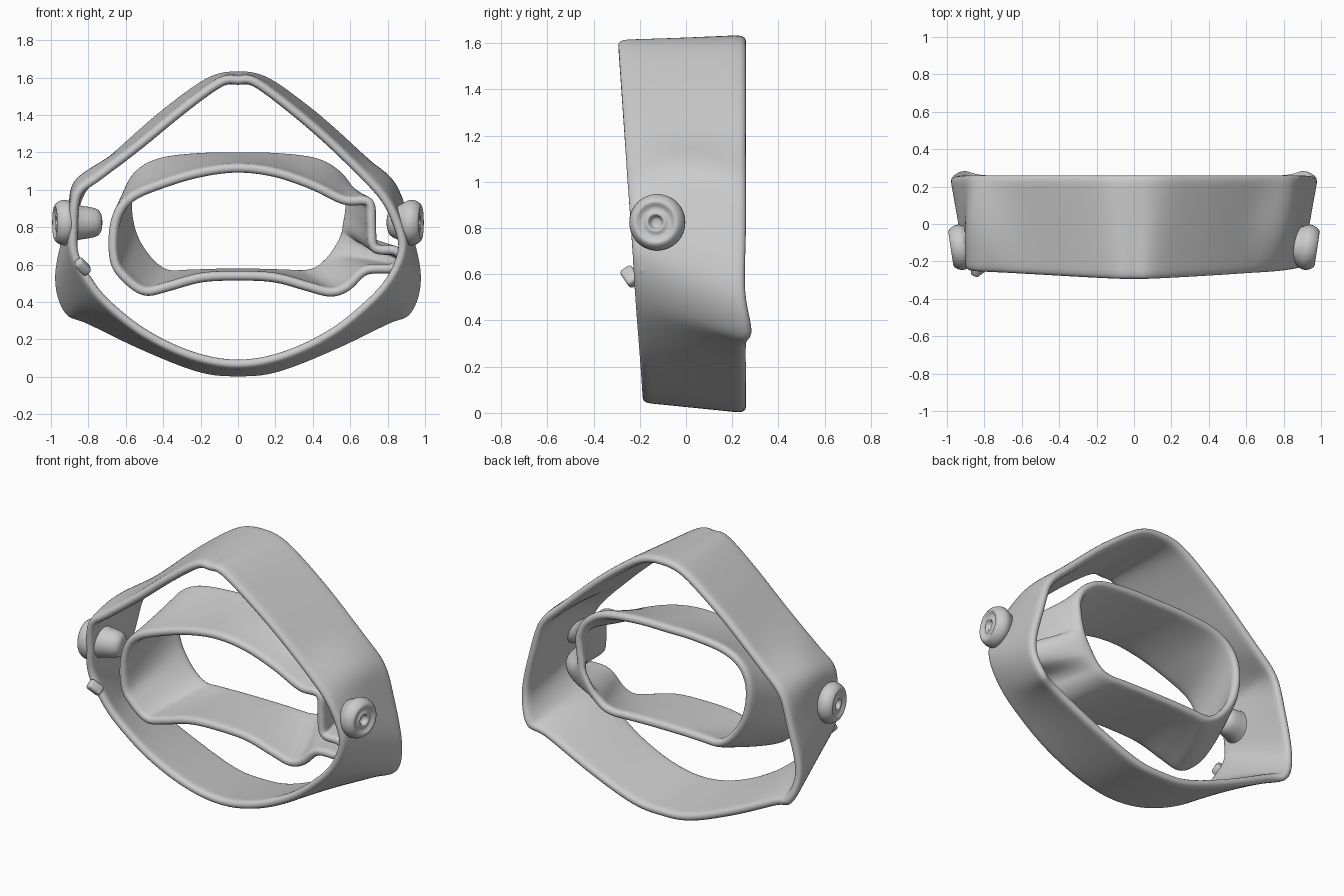
import bpy, bmesh, math
from mathutils import Vector, Matrix

if "Cube" in bpy.data.objects:
    bpy.data.objects.remove(bpy.data.objects["Cube"])


def spline(pts, n=5):
    """Closed smooth loop through the given points."""
    out, k = [], len(pts)
    for i in range(k):
        a, b, c, d = (Vector(pts[(i + j) % k]) for j in (-1, 0, 1, 2))
        for s in range(n):
            t = s / n
            out.append(0.5 * (2 * b + (c - a) * t + (2 * a - 5 * b + 4 * c - d) * t * t
                              + (3 * b - a - 3 * c + d) * t ** 3))
    return out


def finish(name, bm):
    bmesh.ops.recalc_face_normals(bm, faces=bm.faces[:])
    me = bpy.data.meshes.new(name)
    bm.to_mesh(me)
    bm.free()
    me.polygons.foreach_set("use_smooth", [True] * len(me.polygons))
    ob = bpy.data.objects.new(name, me)
    bpy.context.collection.objects.link(ob)
    return ob


def loft(name, front, back, thick, power=lambda p: 1.0, bulge=0.0, rows=8):
    """Thick rounded wall between two matching loops."""
    bm = bmesh.new()
    fr, bk = spline(front), spline(back)
    rings = []
    for r in range(rows + 1):
        t = r / rows
        ring = []
        for f, b in zip(fr, bk):
            p = f.lerp(b, t ** power(f))
            p.y = f.y + (b.y - f.y) * t
            # shoulder swelling above the knobs
            if abs(p.x) > .5:
                w = bulge * math.sin(math.pi * t) * math.exp(-((p.z - 1.04) / .1) ** 2)
                p += Vector((math.copysign(w, p.x), 0, w * .6))
            ring.append(bm.verts.new(p))
        rings.append(ring)
    k = len(fr)
    for r in range(rows):
        for i in range(k):
            j = (i + 1) % k
            bm.faces.new((rings[r][i], rings[r][j], rings[r + 1][j], rings[r + 1][i]))
    ob = finish(name, bm)
    m = ob.modifiers.new("wall", 'SOLIDIFY')
    m.thickness, m.offset = thick, 0
    m = ob.modifiers.new("round", 'SUBSURF')
    m.levels = m.render_levels = 2
    return ob


def mirror_x(half):
    """Extend a right half (top centre to bottom centre) to a full loop."""
    return half + [(-x, *rest) for x, *rest in half[-2:0:-1]]


# Outer band: front rim differs slightly left to right, back rim is symmetric
right = [(0, 1.585), (.09, 1.575), (.28, 1.435), (.5, 1.245), (.68, 1.06), (.80, .92),
         (.87, .76), (.87, .66), (.81, .53), (.70, .40), (.5, .235), (.25, .115), (0, .07)]
left = [(-.25, .115), (-.5, .235), (-.70, .40), (-.80, .53), (-.87, .66), (-.88, .78),
        (-.86, .97), (-.74, 1.07), (-.5, 1.26), (-.28, 1.44), (-.09, 1.575)]
outer_front = [(x, -.185 - .07 * z, z) for x, z in right + left]
outer_back = mirror_x([(0, .262, 1.61), (.15, .262, 1.58), (.34, .262, 1.45), (.52, .262, 1.30),
                       (.72, .262, 1.11), (.84, .262, .98), (.90, .262, .8), (.96, .258, .53),
                       (.915, .285, .35), (.80, .262, .30), (.5, .262, .16), (.2, .262, .045),
                       (0, .262, .025)])
loft("outer_band", outer_front, outer_back, .052, bulge=.035)

# Inner tube: front rim reaches sideways to join the band on the right
inner_front = [(0, 1.115), (.2, 1.09), (.4, 1.02), (.57, .94), (.70, .935), (.715, .82),
               (.73, .69), (.84, .675), (.88, .63), (.83, .58), (.69, .57), (.59, .48),
               (.5, .45), (.38, .48), (.2, .53), (0, .54), (-.2, .53), (-.38, .48),
               (-.5, .455), (-.6, .52), (-.665, .62), (-.66, .82), (-.58, .95),
               (-.4, 1.03), (-.2, 1.09)]
inner_back = [(0, 1.18), (.2, 1.18), (.42, 1.155), (.54, 1.08), (.585, .98), (.585, .90),
              (.57, .82), (.55, .76), (.53, .72), (.50, .67), (.46, .61), (.41, .57),
              (.34, .555), (.26, .555), (.13, .555), (0, .555), (-.13, .555), (-.26, .555),
              (-.38, .56), (-.48, .64), (-.56, .78), (-.585, .95), (-.54, 1.08),
              (-.42, 1.155), (-.2, 1.18)]
loft("inner_tube", [(x, -.21, z) for x, z in inner_front],
     [(x, .23, z) for x, z in inner_back], .052,
     power=lambda p: 1.3 + max(0, min(1, (p.x - .65) / .15)) * .9)


# Side knobs: turned shapes with a recessed face and a rounded plug on the inside
def knob(name, side, inner):
    prof = [(0, inner), (.055, inner + .005), (.082, inner + .03), (.09, -.03), (.11, .01),
            (.125, .03), (.122, .065), (.1, .095), (.085, .098), (.072, .085), (.055, .08),
            (.04, .092), (.03, .09), (.025, .06), (0, .06)]
    bm = bmesh.new()
    vs = [bm.verts.new((h, r, 0)) for r, h in prof]
    es = [bm.edges.new(p) for p in zip(vs, vs[1:])]
    bmesh.ops.spin(bm, geom=vs + es, cent=(0, 0, 0), axis=(1, 0, 0),
                   angle=2 * math.pi, steps=32)
    bmesh.ops.remove_doubles(bm, verts=bm.verts[:], dist=.0005)
    bm.transform(Matrix.Translation((.885, -.118, .825)) @ Matrix.Rotation(-.15, 4, 'Z'))
    bm.transform(Matrix.Diagonal((side, 1, 1, 1)))
    ob = finish(name, bm)
    m = ob.modifiers.new("round", 'SUBSURF')
    m.levels = m.render_levels = 1


knob("right_knob", 1, -.09)
knob("left_knob", -1, -.16)

# Small lug on the left of the front rim
bm = bmesh.new()
bmesh.ops.create_cube(bm, size=1)
bm.transform(Matrix.Translation((-.83, -.24, .59)) @ Matrix.Rotation(.6, 4, 'X')
             @ Matrix.Rotation(.9, 4, 'Y') @ Matrix.Diagonal((.09, .06, .05, 1)))
m = finish("left_lug", bm).modifiers.new("round", 'BEVEL')
m.width, m.segments = .015, 3
